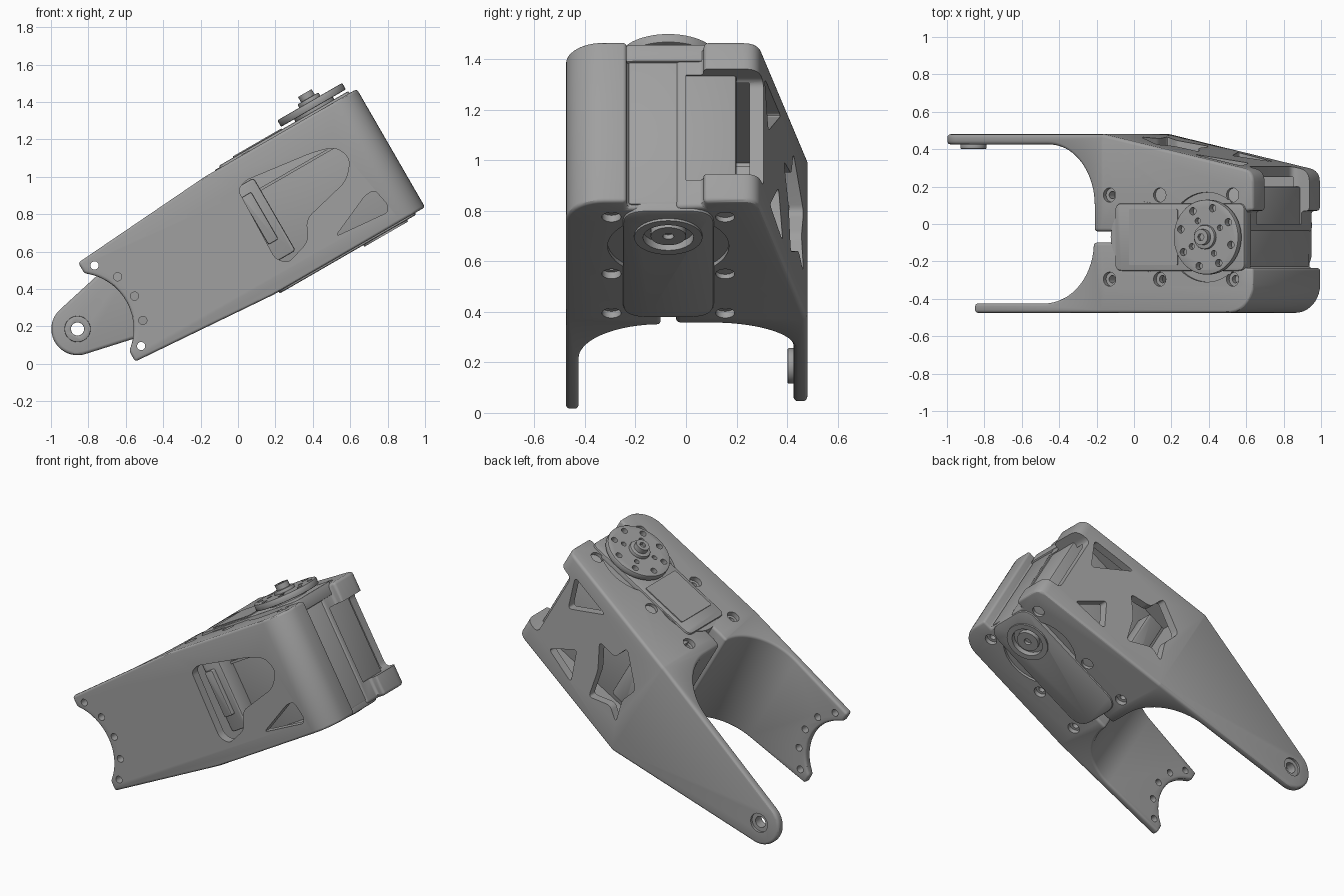
import bpy, bmesh, math
from mathutils import Matrix, Vector

if "Cube" in bpy.data.objects:
    bpy.data.objects.remove(bpy.data.objects["Cube"])

grey = bpy.data.materials.new("mid_grey")
grey.use_nodes = True
grey.diffuse_color = (0.35, 0.35, 0.35, 1)
grey.node_tree.nodes["Principled BSDF"].inputs["Base Color"].default_value = (0.35, 0.35, 0.35, 1)

parts = []
MID, HALF = -0.07, 0.365      # servo centre line in y, half height of the body
PIVOT, HUB = -0.65, 1.033     # hinge and output shaft along the length


def arc(cx, cy, r, a0, a1, n=18):
    return [(cx + r * math.cos(math.radians(a0 + (a1 - a0) * i / n)),
             cy + r * math.sin(math.radians(a0 + (a1 - a0) * i / n))) for i in range(n + 1)]


def rounded(pts, r, n=6):
    """Round every corner of a polygon."""
    out = []
    for i, p in enumerate(pts):
        p, a, b = Vector(p), Vector(pts[i - 1]), Vector(pts[(i + 1) % len(pts)])
        da, db = a - p, b - p
        d = min(r, da.length * 0.45, db.length * 0.45)
        s, e = p + da.normalized() * d, p + db.normalized() * d
        for k in range(n + 1):
            t = k / n
            out.append(tuple(s * (1 - t) ** 2 + p * 2 * t * (1 - t) + e * t * t))
    return out


def rect(x0, x1, y0, y1):
    return [(x0, y0), (x1, y0), (x1, y1), (x0, y1)]


def prism(name, pts, lo, hi, axis="z"):
    """Extrude a 2D outline along y or z."""
    put = (lambda p, t: (p[0], p[1], t)) if axis == "z" else (lambda p, t: (p[0], t, p[1]))
    bm = bmesh.new()
    a = [bm.verts.new(put(p, lo)) for p in pts]
    b = [bm.verts.new(put(p, hi)) for p in pts]
    bm.faces.new(a)
    bm.faces.new(b[::-1])
    for i in range(len(pts)):
        j = (i + 1) % len(pts)
        bm.faces.new((a[i], b[i], b[j], a[j]))
    bmesh.ops.recalc_face_normals(bm, faces=bm.faces[:])
    me = bpy.data.meshes.new(name)
    bm.to_mesh(me)
    bm.free()
    ob = bpy.data.objects.new(name, me)
    bpy.context.collection.objects.link(ob)
    return ob


def disc(name, x, y, r, lo, hi, axis="z", n=32):
    return prism(name, arc(x, y, r, 0, 360 - 360 / n, n - 1), lo, hi, axis)


def bake(ob):
    dg = bpy.context.evaluated_depsgraph_get()
    me = bpy.data.meshes.new_from_object(ob.evaluated_get(dg))
    ob.modifiers.clear()
    ob.data = me


def boolean(ob, cutters, op="DIFFERENCE"):
    for c in cutters:
        m = ob.modifiers.new("cut", "BOOLEAN")
        m.operation, m.solver, m.object = op, "EXACT", c
    bake(ob)
    for c in cutters:
        bpy.data.objects.remove(c)


def bevel(ob, w, seg=3, clamp=False):
    m = ob.modifiers.new("round", "BEVEL")
    m.width, m.segments, m.use_clamp_overlap = w, seg, clamp
    m.limit_method, m.angle_limit = "ANGLE", math.radians(35)
    bake(ob)


def keep(ob, w=0):
    if w:
        bevel(ob, w, 2, True)
    parts.append(ob)
    return ob


def tilted(pts):
    """Turn upright x, z points into positions along and across the tilted body."""
    c, s = math.cos(math.radians(30)), 0.5
    return [(c * x + s * z, c * z - s * x - 0.59) for x, z in pts]


def body_cuts(side):
    """Screw holes and hub recess for the top and bottom plates."""
    cuts = []
    for u in (0.4, 0.71, 1.16):
        for sgn in (-1, 1):
            y = MID + side * 0.225
            a, b = sorted((sgn * 0.335, sgn * 0.5))
            cuts.append(disc("cut", u, y, 0.038, a, b, n=24))
            a, b = sorted((sgn * 0.25, sgn * 0.34))
            cuts.append(disc("cut", u, y, 0.02, a, b, n=16))
    cuts.append(disc("cut", 1.0, MID, 0.24, 0.348, 0.5, n=48))
    cuts.append(disc("cut", 0.93, MID, 0.24, -0.5, -0.348, n=48))
    return cuts


# Front half of the frame, with a notched arm
plan = [(-0.55, -0.475)] + arc(1.135, -0.325, 0.15, -90, 0, 10) + [
    (1.285, -0.235), (1.22, -0.235), (1.22, -0.1)] + arc(-0.03, -0.1, 0.325, 0, -90) + [(-0.55, -0.425)]
front = prism("front_frame", plan, -0.5, 0.5)
side = [(-0.47, -0.305), (0.35, -HALF), (1.4, -HALF), (1.4, HALF), (0.35, HALF),
        (-0.47, 0.305)] + arc(PIVOT, 0, 0.3, 53, -53, 24)
boolean(front, [prism("cut", side, -0.9, 0.9, "y")], "INTERSECT")
bevel(front, 0.015)
window = tilted([(0, 0.93), (0.2, 0.56), (0.27, 0.54), (0.38, 0.66), (0.36, 0.77),
                 (0.58, 0.98), (0.6, 1.1), (0.52, 1.16), (0.4, 1.13), (0.04, 0.98)])
vent = tilted([(0.52, 0.68), (0.8, 0.81), (0.8, 0.85), (0.73, 0.93), (0.68, 0.9)])
cuts = [prism("cut", rect(0.435, 1.19, -0.42, 0.1), -0.3, 0.3),
        prism("cut", rounded(window, 0.05), -0.6, -0.3, "y"),
        prism("cut", rounded(vent, 0.03), -0.6, -0.3, "y")]
for a in (-45, -22.5, 0, 22.5, 45):
    x, z = arc(PIVOT, 0, 0.352, a, a + 1, 1)[0]
    cuts.append(disc("cut", x, z, 0.022, -0.6, -0.3, "y", 20))
boolean(front, cuts + body_cuts(-1))
keep(front)

# Back half of the frame, with a tapered hinge arm
plan = [(0.295, -0.04)] + arc(-0.03, 0.1, 0.325, 0, 90) + [(-0.85, 0.425), (-0.85, 0.48), (0.36, 0.48)]
plan += rounded([(0.36, 0.48), (1.285, 0.285), (1.285, 0.07)], 0.06)[7:14] + [
    (1.285, 0.07), (1.235, 0.07), (1.235, -0.04)]
back = prism("back_frame", plan, -0.5, 0.5)
side = [(0.35, -HALF), (1.4, -HALF), (1.4, HALF), (0.35, HALF)] + arc(PIVOT, 0, 0.14, 103, 257, 24)
boolean(back, [prism("cut", side, -0.9, 0.9, "y")], "INTERSECT")
bevel(back, 0.018)
star = [(0.43, 0.08), (0.62, 0.24), (0.66, 0.12), (0.8, 0.1), (0.71, -0.05),
        (0.67, -0.24), (0.52, -0.15), (0.43, -0.2), (0.47, -0.05)]
upper = [(1.16, 0.27), (1.09, 0.07), (0.86, 0.27)]
lower = [(1.06, -0.25), (0.9, -0.08), (0.82, -0.28)]
cuts = [prism("cut", [(0.435, -0.2), (0.435, 0.41), (1.19, 0.25), (1.19, -0.2)], -0.3, 0.3),
        prism("cut", rounded(rect(1.18, 1.5, -0.24, 0.24), 0.04), 0, 0.6, "y")]
cuts += [prism("cut", rounded(p, 0.03), 0.2, 0.7, "y") for p in (star, upper, lower)]
cuts += [disc("cut", PIVOT, 0, 0.035, 0.3, 0.6, "y"), disc("cut", PIVOT, 0, 0.06, 0.465, 0.6, "y")]
boolean(back, cuts + body_cuts(1))
keep(back)

# Hinge boss on the inside of the back arm
boss = disc("hinge_boss", PIVOT, 0, 0.07, 0.402, 0.43, "y")
boolean(boss, [disc("cut", PIVOT, 0, 0.035, 0.3, 0.6, "y")])
keep(boss, 0.008)

# Servo body with top cover and label panel
keep(prism("servo_body", rect(0.415, 1.228, -0.23, 0.2), -0.345, 0.345), 0.012)
keep(prism("servo_top_cover", rounded(rect(0.44, 1.24, MID - 0.18, MID + 0.18), 0.04), 0.3, 0.378), 0.008)
keep(prism("label_panel", rounded(rect(0.53, 0.83, MID - 0.15, MID + 0.15), 0.01), 0.37, 0.384))
keep(disc("top_cover_end", 0.6, MID, 0.19, 0.3, 0.369, n=48))

# Capsule cover and bearing ring underneath
capsule = rounded(rect(0.38, 1.225, MID - 0.18, MID + 0.18), 0.1)
cover = prism("servo_bottom_cover", capsule, -0.376, -0.3)
bevel(cover, 0.01, 2, True)
boolean(cover, [disc("cut", HUB, MID, 0.11, -0.5, -0.35)])
keep(cover)
ring = disc("bearing_ring", HUB, MID, 0.135, -0.386, -0.34, n=40)
boolean(ring, [disc("cut", HUB, MID, 0.1, -0.5, -0.352)])
keep(ring)
cap = disc("bearing_cap", HUB, MID, 0.07, -0.38, -0.34)
boolean(cap, [disc("cut", HUB, MID, 0.022, -0.5, -0.36)])
keep(cap)

# Output horn with bolt circle
horn = disc("output_horn", HUB, MID, 0.2, 0.392, 0.432, n=56)
bevel(horn, 0.006, 2, True)
cuts = []
for n, r, hole in ((8, 0.16, 0.02), (4, 0.1, 0.016)):
    for i in range(n):
        x, y = arc(HUB, MID, r, 30 + 360 * i / n, 31 + 360 * i / n, 1)[0]
        cuts.append(disc("cut", x, y, hole, 0.3, 0.5, n=16))
boolean(horn, cuts)
keep(horn)
keep(disc("horn_collar", HUB, MID, 0.12, 0.33, 0.4))
keep(disc("horn_hub", HUB, MID, 0.065, 0.42, 0.452), 0.006)
bolt = disc("horn_bolt", HUB, MID, 0.042, 0.44, 0.485, n=24)
boolean(bolt, [disc("cut", HUB, MID, 0.02, 0.465, 0.6, n=6)])
keep(bolt)

# Connector blocks and rib seen through the side windows
keep(prism("connector_block", rounded(rect(0.44, 0.57, -0.22, 0.23), 0.02), -0.34, -0.2, "y"), 0.01)
keep(prism("connector_plug", rounded(rect(0.46, 0.52, -0.12, 0.17), 0.01), -0.37, -0.3, "y"), 0.005)
keep(prism("servo_seam_rib", rect(0.5, 1.2, 0.15, 0.165), -0.245, -0.2, "y"))
keep(prism("back_connector", rounded(rect(0.48, 0.6, -0.2, 0.2), 0.02), 0.18, 0.3, "y"), 0.01)

# Tilt everything into place, colour and shade
pose = Matrix.Translation((-0.295, 0, 0.511)) @ Matrix.Rotation(math.radians(-30), 4, "Y")
for ob in parts:
    me = ob.data
    me.transform(pose)
    me.materials.clear()
    me.materials.append(grey)
    for p in me.polygons:
        p.material_index = 0
    me.shade_smooth()
    me.set_sharp_from_angle(angle=math.radians(30))
